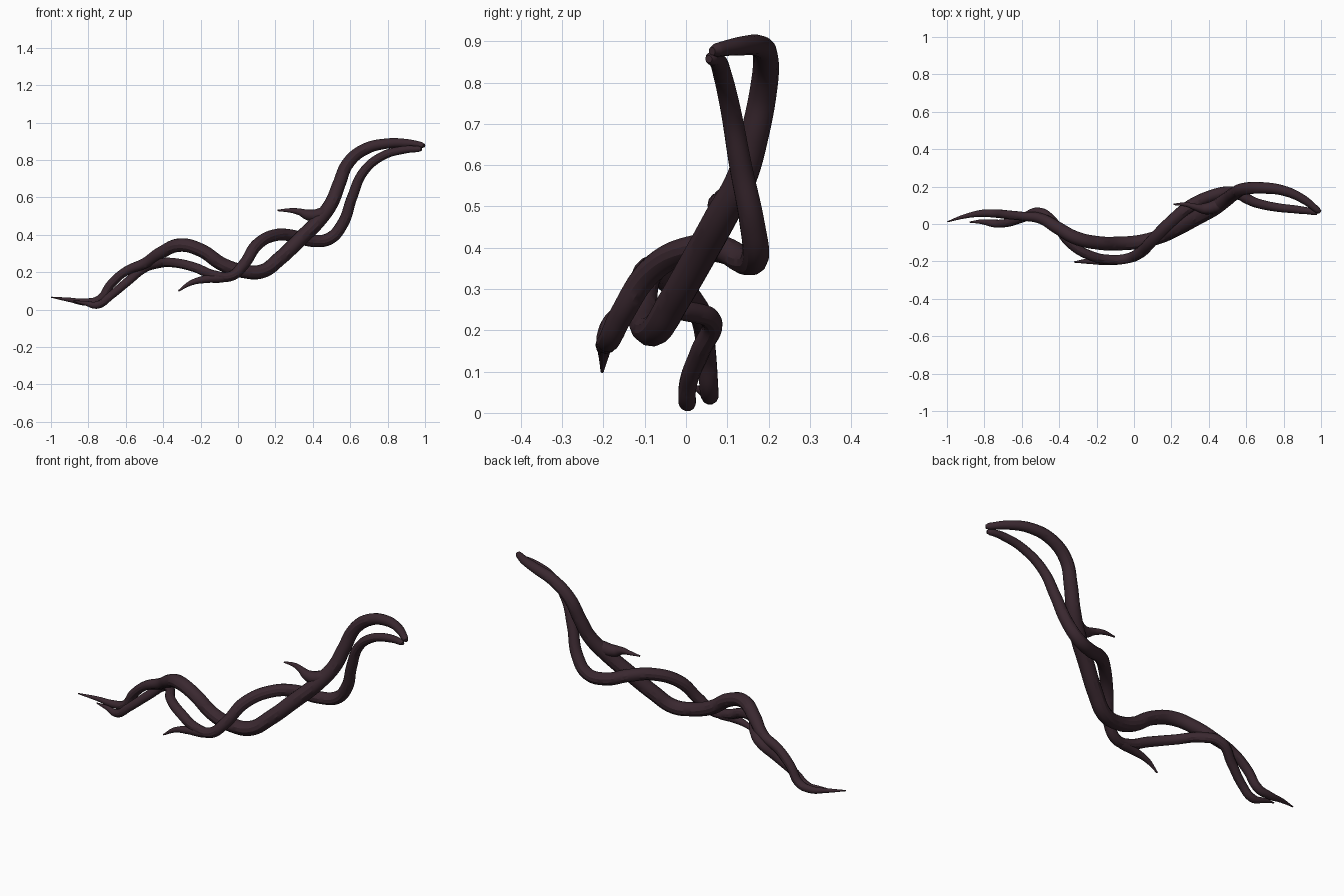
import bpy

bark = bpy.data.materials.new("dark purple bark")
bark.diffuse_color = (0.042, 0.021, 0.029, 1)


def vine(name, pts):
    """Tapered smooth tube through (x, y, z, radius) points."""
    cu = bpy.data.curves.new(name, 'CURVE')
    cu.dimensions = '3D'
    cu.bevel_depth = 1.0
    cu.bevel_resolution = 4
    cu.resolution_u = 8
    cu.use_fill_caps = True
    sp = cu.splines.new('BEZIER')
    sp.bezier_points.add(len(pts) - 1)
    for bp, (x, y, z, r) in zip(sp.bezier_points, pts):
        bp.co = (x, y, z)
        bp.radius = r
        bp.handle_left_type = bp.handle_right_type = 'AUTO'
    sp.use_smooth = True
    cu.materials.append(bark)
    ob = bpy.data.objects.new(name, cu)
    bpy.context.collection.objects.link(ob)
    bpy.ops.object.select_all(action='DESELECT')
    ob.select_set(True)
    bpy.context.view_layer.objects.active = ob
    bpy.ops.object.convert(target='MESH')
    bpy.ops.object.shade_smooth_by_angle()


# Thick strand, right end to left tip
vine("thick_vine", [
    (0.995, 0.063, 0.876, 0.010), (0.98, 0.075, 0.879, 0.017),
    (0.90, 0.135, 0.889, 0.023), (0.80, 0.178, 0.888, 0.027),
    (0.68, 0.193, 0.858, 0.031), (0.59, 0.188, 0.785, 0.033),
    (0.54, 0.165, 0.67, 0.035), (0.50, 0.135, 0.57, 0.037),
    (0.43, 0.085, 0.475, 0.040), (0.33, 0.03, 0.375, 0.040),
    (0.22, -0.03, 0.27, 0.039), (0.13, -0.07, 0.205, 0.038),
    (0.03, -0.095, 0.205, 0.037), (-0.08, -0.104, 0.24, 0.037),
    (-0.20, -0.10, 0.318, 0.036), (-0.31, -0.075, 0.345, 0.036),
    (-0.41, -0.02, 0.305, 0.034), (-0.50, 0.03, 0.247, 0.029),
    (-0.60, 0.042, 0.205, 0.024), (-0.68, 0.05, 0.135, 0.024),
    (-0.74, 0.056, 0.055, 0.023), (-0.81, 0.057, 0.04, 0.020),
    (-0.90, 0.042, 0.052, 0.012), (-0.998, 0.012, 0.066, 0.003)])

# Thin strand winding around it
vine("thin_vine", [
    (0.98, 0.055, 0.857, 0.009), (0.965, 0.062, 0.858, 0.016),
    (0.88, 0.076, 0.853, 0.021), (0.77, 0.088, 0.82, 0.023),
    (0.67, 0.108, 0.735, 0.025), (0.61, 0.132, 0.60, 0.028),
    (0.56, 0.16, 0.46, 0.031), (0.49, 0.168, 0.38, 0.033),
    (0.40, 0.145, 0.367, 0.033), (0.29, 0.09, 0.395, 0.033),
    (0.20, 0.015, 0.398, 0.032), (0.10, -0.085, 0.345, 0.032),
    (0.03, -0.155, 0.24, 0.030), (-0.04, -0.185, 0.178, 0.027),
    (-0.13, -0.19, 0.185, 0.026), (-0.23, -0.17, 0.225, 0.026),
    (-0.34, -0.105, 0.25, 0.025), (-0.43, 0.01, 0.245, 0.025),
    (-0.50, 0.062, 0.222, 0.025), (-0.59, 0.035, 0.15, 0.024),
    (-0.68, 0.006, 0.075, 0.022), (-0.75, 0.003, 0.025, 0.021),
    (-0.82, 0.012, 0.035, 0.012), (-0.88, 0.01, 0.045, 0.003)])

# Small spurs branching off each strand
vine("upper_spur", [
    (0.49, 0.12, 0.54, 0.030), (0.44, 0.095, 0.508, 0.036),
    (0.38, 0.082, 0.505, 0.030), (0.33, 0.09, 0.522, 0.018),
    (0.28, 0.104, 0.53, 0.012), (0.212, 0.105, 0.53, 0.004)])
vine("lower_spur", [
    (-0.02, -0.183, 0.185, 0.022), (-0.09, -0.192, 0.170, 0.026),
    (-0.17, -0.198, 0.163, 0.021), (-0.25, -0.199, 0.143, 0.014),
    (-0.318, -0.203, 0.10, 0.004)])
